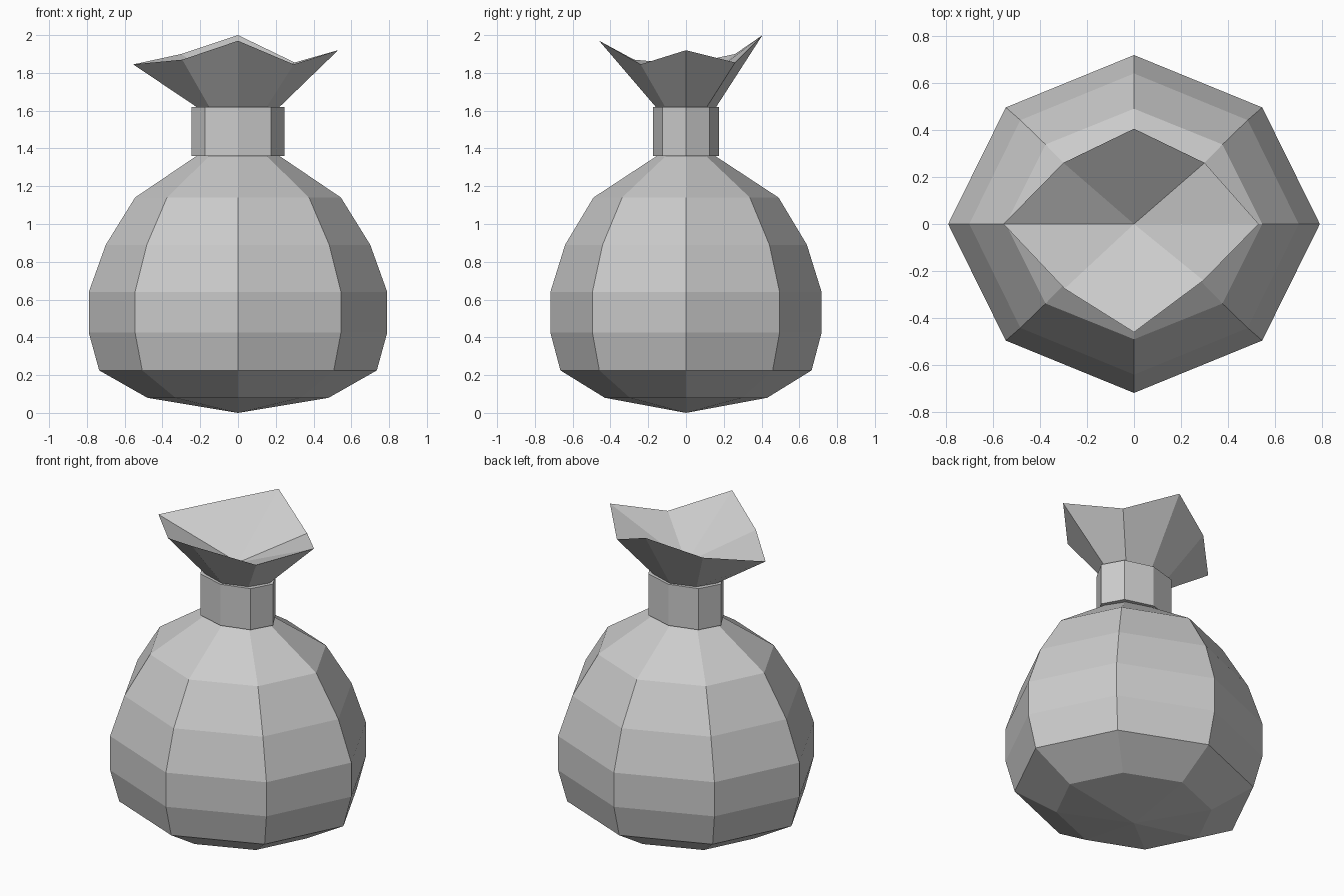
import bpy
import math

cube = bpy.data.objects.get("Cube")
if cube:
    bpy.data.objects.remove(cube, do_unlink=True)

# One plain grey cloth colour
grey = bpy.data.materials.new("grey_cloth")
grey.use_nodes = True
grey.diffuse_color = (0.6, 0.6, 0.6, 1)
grey.node_tree.nodes["Principled BSDF"].inputs["Base Color"].default_value = (0.6, 0.6, 0.6, 1)

SIDES = 8


def ring(rx, ry, z, diagonal=0.69):
    """Eight-sided ring; diagonal is the corner position as a share of the radius."""
    k = diagonal / math.cos(math.pi / 4)
    points = []
    for i in range(SIDES):
        a = math.tau * i / SIDES
        s = k if i % 2 else 1
        points.append((rx * s * math.cos(a), ry * s * math.sin(a), z))
    return points


def loft(name, rings, bottom, top):
    """Skin the rings and close both ends with fans to a centre point."""
    verts = [p for r in rings for p in r]
    verts += [(0, 0, bottom), (0, 0, top)]
    low, high = len(verts) - 2, len(verts) - 1
    last = (len(rings) - 1) * SIDES
    faces = []
    for i in range(SIDES):
        j = (i + 1) % SIDES
        faces.append((low, j, i))
        faces.append((high, last + i, last + j))
        for b in range(0, last, SIDES):
            faces.append((b + i, b + j, b + SIDES + j, b + SIDES + i))
    mesh = bpy.data.meshes.new(name)
    mesh.from_pydata(verts, [], faces)
    mesh.materials.append(grey)
    mesh.update()
    obj = bpy.data.objects.new(name, mesh)
    bpy.context.collection.objects.link(obj)
    return obj


# Sack body: rounded belly, pinched throat
profile = [
    (0.48, 0.43, 0.08), (0.735, 0.665, 0.225), (0.79, 0.718, 0.425),
    (0.79, 0.718, 0.64), (0.70, 0.64, 0.89), (0.545, 0.49, 1.14),
    (0.22, 0.155, 1.36), (0.22, 0.16, 1.62),
]
sack_rings = [ring(*p) for p in profile]

# Uneven flared mouth, counter-clockwise from the left side
mouth = [
    (0.53, 0, 1.92), (0.30, 0.26, 1.855), (0, 0.405, 2.0), (-0.30, 0.26, 1.90),
    (-0.555, 0, 1.845), (-0.295, -0.275, 1.87), (0, -0.46, 1.97), (0.295, -0.24, 1.845),
]
loft("sack", sack_rings + [mouth], 0, 1.69)

# Tie band around the throat
band = [ring(0.245, 0.175, z, 0.715) for z in (1.36, 1.62)]
loft("tie_band", band, 1.36, 1.62)
